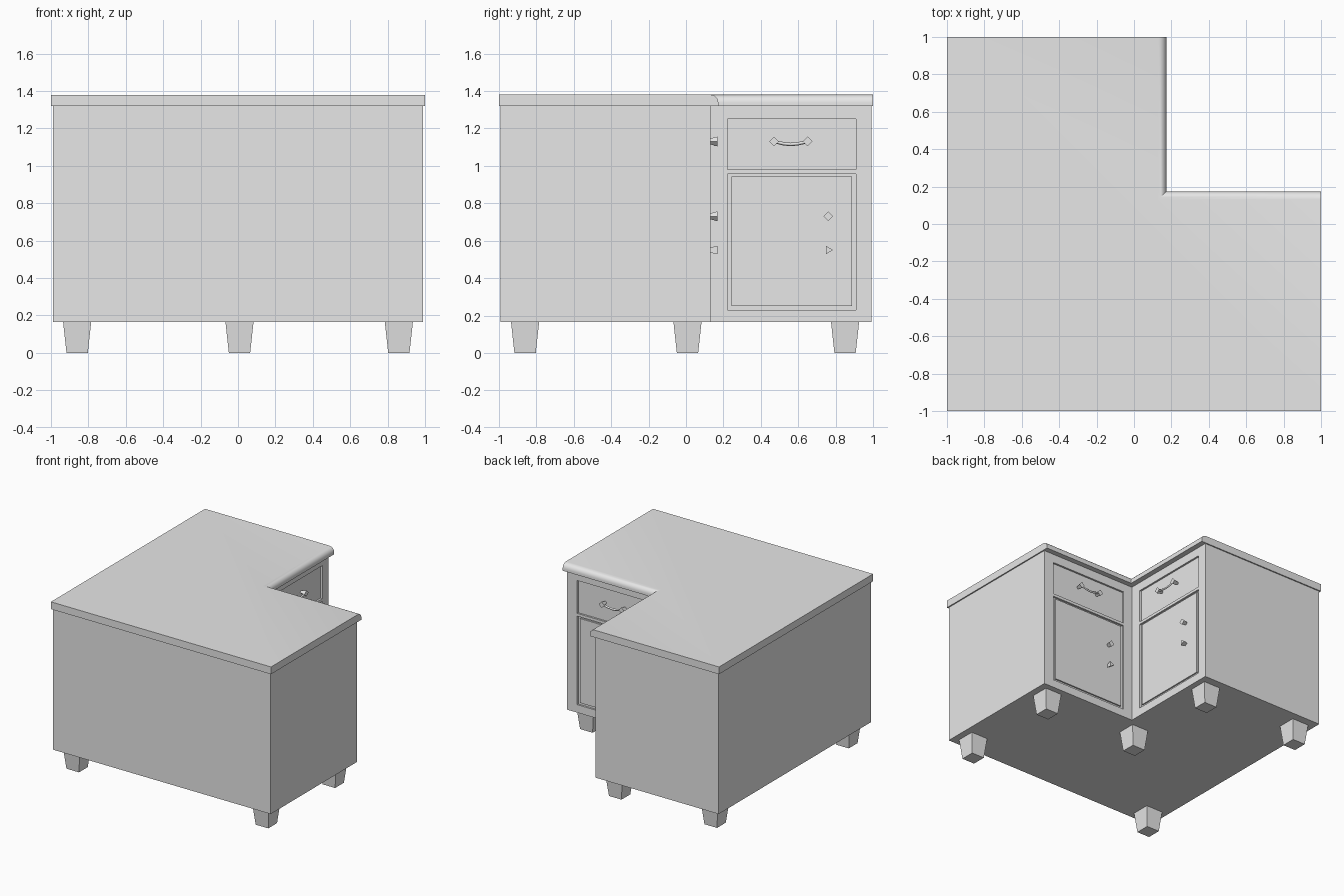
import bpy, bmesh
from mathutils import Matrix, Vector

cube = bpy.data.objects.get("Cube")
if cube:
    bpy.data.objects.remove(cube, do_unlink=True)

GREY = bpy.data.materials.new("plain grey")
GREY.use_nodes = True
GREY.diffuse_color = (0.8, 0.8, 0.8, 1)
GREY.node_tree.nodes["Principled BSDF"].inputs["Base Color"].default_value = (0.8, 0.8, 0.8, 1)

BASE, UNDER, TOP = 0.165, 1.32, 1.38   # cabinet underside, worktop underside, worktop
FACE, BACK, END = 0.13, 0.115, 0.99    # frame front, recessed front, outer walls


def finish(name, bm, matrix=Matrix()):
    bmesh.ops.recalc_face_normals(bm, faces=bm.faces)
    mesh = bpy.data.meshes.new(name)
    bm.to_mesh(mesh)
    bm.free()
    mesh.materials.append(GREY)
    obj = bpy.data.objects.new(name, mesh)
    obj.matrix_world = matrix
    bpy.context.collection.objects.link(obj)
    return obj


def box(name, lo, hi, matrix=Matrix()):
    bm = bmesh.new()
    lo, hi = Vector(lo), Vector(hi)
    place = Matrix.Translation((lo + hi) / 2) @ Matrix.Diagonal((*(hi - lo), 1))
    bmesh.ops.create_cube(bm, size=1, matrix=place)
    return finish(name, bm, matrix)


def corner_slab(outer, inner, z0, z1):
    """Extruded L shape with its notch toward +x +y."""
    bm = bmesh.new()
    outline = [(-outer, -outer), (outer, -outer), (outer, inner),
               (inner, inner), (inner, outer), (-outer, outer)]
    face = bm.faces.new([bm.verts.new((x, y, z0)) for x, y in outline])
    up = bmesh.ops.extrude_face_region(bm, geom=[face])
    verts = [v for v in up["geom"] if isinstance(v, bmesh.types.BMVert)]
    bmesh.ops.translate(bm, verts=verts, vec=(0, 0, z1 - z0))
    return bm


# Cabinet body
finish("cabinet_body", corner_slab(END, BACK, BASE, UNDER))
box("inner_corner_post", (BACK, BACK, BASE), (FACE, FACE, UNDER))

# Worktop, rounded along the two notch edges
INNER = 0.173
bm = corner_slab(1.0, INNER, UNDER, TOP)
notch = [e for e in bm.edges if all(
    v.co.z > TOP - 0.001 and min(v.co.x, v.co.y) > INNER - 0.001 for v in e.verts)]
bmesh.ops.bevel(bm, geom=notch, offset=0.042, segments=5, profile=0.5, affect='EDGES')
top = finish("worktop", bm)
bpy.context.view_layer.objects.active = top
top.select_set(True)
bpy.ops.object.shade_smooth_by_angle(angle=0.6)
top.select_set(False)

# Tapered legs
for i, (x, y) in enumerate([(-0.86, -0.86), (0.86, -0.86), (0.86, 0.008),
                            (0.008, 0.008), (0.008, 0.85), (-0.86, 0.85)]):
    bm = bmesh.new()
    bmesh.ops.create_cube(bm, size=1)
    for v in bm.verts:
        half = 0.075 if v.co.z > 0 else 0.057
        v.co = (half * (1 if v.co.x > 0 else -1), half * (1 if v.co.y > 0 else -1),
                BASE if v.co.z > 0 else 0)
    finish(f"leg_{i + 1}", bm, Matrix.Translation((x, y, 0)))


def knob(name, matrix, u, z, sides=4):
    """Small faceted knob that widens outward."""
    bm = bmesh.new()
    place = Matrix.Translation((FACE + 0.012, u, z)) @ Matrix.Rotation(1.5708, 4, 'Y')
    bmesh.ops.create_cone(bm, cap_ends=True, segments=sides, radius1=0.012,
                          radius2=0.026, depth=0.05, matrix=place)
    finish(name, bm, matrix)


def front(prefix, m):
    """Drawer over door, set in a frame; built facing +x."""
    L, R = 0.222, 0.908
    strips = {"near_stile": (FACE, L, BASE, UNDER), "far_stile": (R, END, BASE, UNDER),
              "top_rail": (L, R, 1.25, UNDER), "middle_rail": (L, R, 0.957, 0.98),
              "bottom_rail": (L, R, BASE, 0.23)}
    for part, (u0, u1, z0, z1) in strips.items():
        box(f"{prefix}_{part}", (BACK, u0, z0), (FACE, u1, z1), m)
    box(prefix + "_door", (BACK, L + 0.022, 0.25), (FACE - 0.003, R - 0.022, 0.943), m)
    # Door knobs
    knob(prefix + "_upper_knob", m, 0.76, 0.73)
    knob(prefix + "_lower_knob", m, 0.76, 0.55, 3)
    # Drawer pull: two mounts and a sagging bar
    for side, u in (("near", 0.47), ("far", 0.65)):
        knob(f"{prefix}_{side}_pull_mount", m, u, 1.13)
    curve = bpy.data.curves.new(prefix + "_pull_bar", 'CURVE')
    curve.dimensions = '3D'
    curve.bevel_depth = 0.009
    curve.bevel_resolution = 0
    curve.use_fill_caps = True
    path = [(0.47, 1.13), (0.52, 1.118), (0.56, 1.114), (0.6, 1.118), (0.65, 1.13)]
    spline = curve.splines.new('POLY')
    spline.points.add(len(path) - 1)
    for p, (u, z) in zip(spline.points, path):
        p.co = (FACE + 0.025, u, z, 1)
    curve.materials.append(GREY)
    bar = bpy.data.objects.new(prefix + "_pull_bar", curve)
    bar.matrix_world = m
    bpy.context.collection.objects.link(bar)


# The same front on both walls of the notch
front("side_front", Matrix())
front("rear_front", Matrix.Translation((FACE + END, 0, 0)) @ Matrix.Rotation(1.570796, 4, 'Z'))
